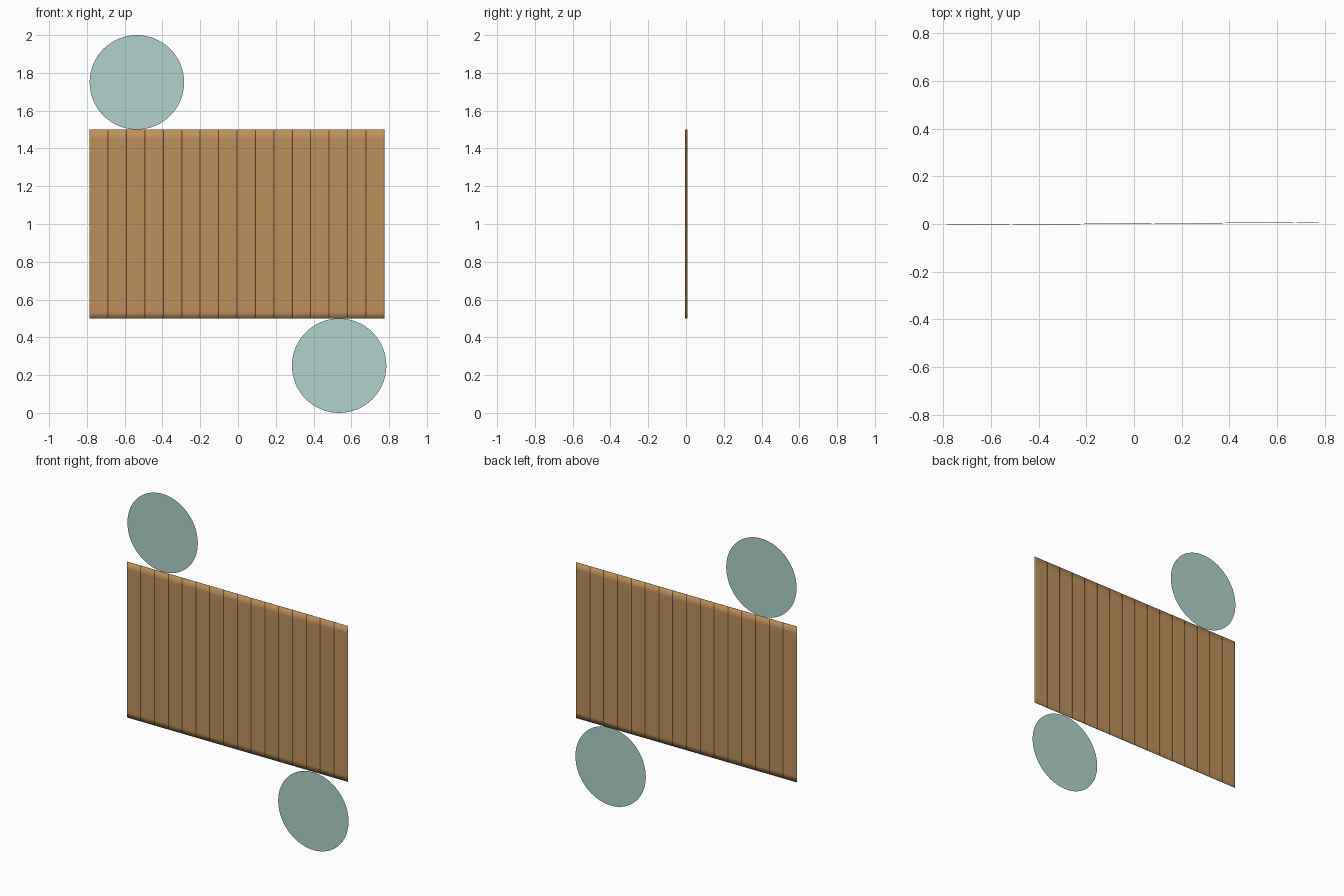
import bpy, bmesh, math

if "Cube" in bpy.data.objects:
    bpy.data.objects.remove(bpy.data.objects["Cube"])

R = 0.25                                  # disc radius
N = 16                                    # number of slats
W = 2 * R * math.sin(math.pi / N)         # slat width
X0 = -math.pi * R                         # left edge of the sheet
T = 0.001                                 # half thickness of a slat


def material(name, color):
    m = bpy.data.materials.new(name)
    m.diffuse_color = color
    m.use_nodes = True
    m.node_tree.nodes["Principled BSDF"].inputs["Base Color"].default_value = m.diffuse_color
    return m


def add_object(name, bm, mat, smooth):
    bmesh.ops.recalc_face_normals(bm, faces=bm.faces)
    for f in bm.faces:
        f.smooth = smooth
    me = bpy.data.meshes.new(name)
    bm.to_mesh(me)
    bm.free()
    me.materials.append(mat)
    ob = bpy.data.objects.new(name, me)
    bpy.context.collection.objects.link(ob)
    return ob


wood = material("wood", (0.52, 0.28, 0.105, 1))
teal = material("pale_teal", (0.44, 0.65, 0.6, 1))


def sheet_y(x):
    # the sheet leans very slightly backwards towards its right end
    return -0.004 + 0.011 * (x - X0) / (N * W)


# Slats: thin boxes with support loops, so smooth shading rounds their edges
for i in range(N):
    left = X0 + i * W
    xs = [left, left + 0.008, left + W - 0.008, left + W]
    zs = [0.5, 0.535, 1.45, 1.5]
    bm = bmesh.new()
    sides = []
    for off in (-T, T):
        v = [[bm.verts.new((x, sheet_y(x) + off, z)) for z in zs] for x in xs]
        for a in range(3):
            for b in range(3):
                bm.faces.new((v[a][b], v[a + 1][b], v[a + 1][b + 1], v[a][b + 1]))
        sides.append(v)
    rim = [e for e in bm.edges if e.is_boundary]
    bmesh.ops.bridge_loops(bm, edges=rim)
    add_object(f"slat_{i + 1:02d}", bm, wood, True)

# Flat end discs, one above the sheet and one below
for name, x, z in (("top_disc", X0 + R, 1.75), ("bottom_disc", -X0 - R, 0.25)):
    bm = bmesh.new()
    bmesh.ops.create_circle(bm, cap_ends=True, segments=64, radius=R)
    ob = add_object(name, bm, teal, False)
    ob.rotation_euler.x = math.pi / 2
    ob.location = (x, 0, z)
